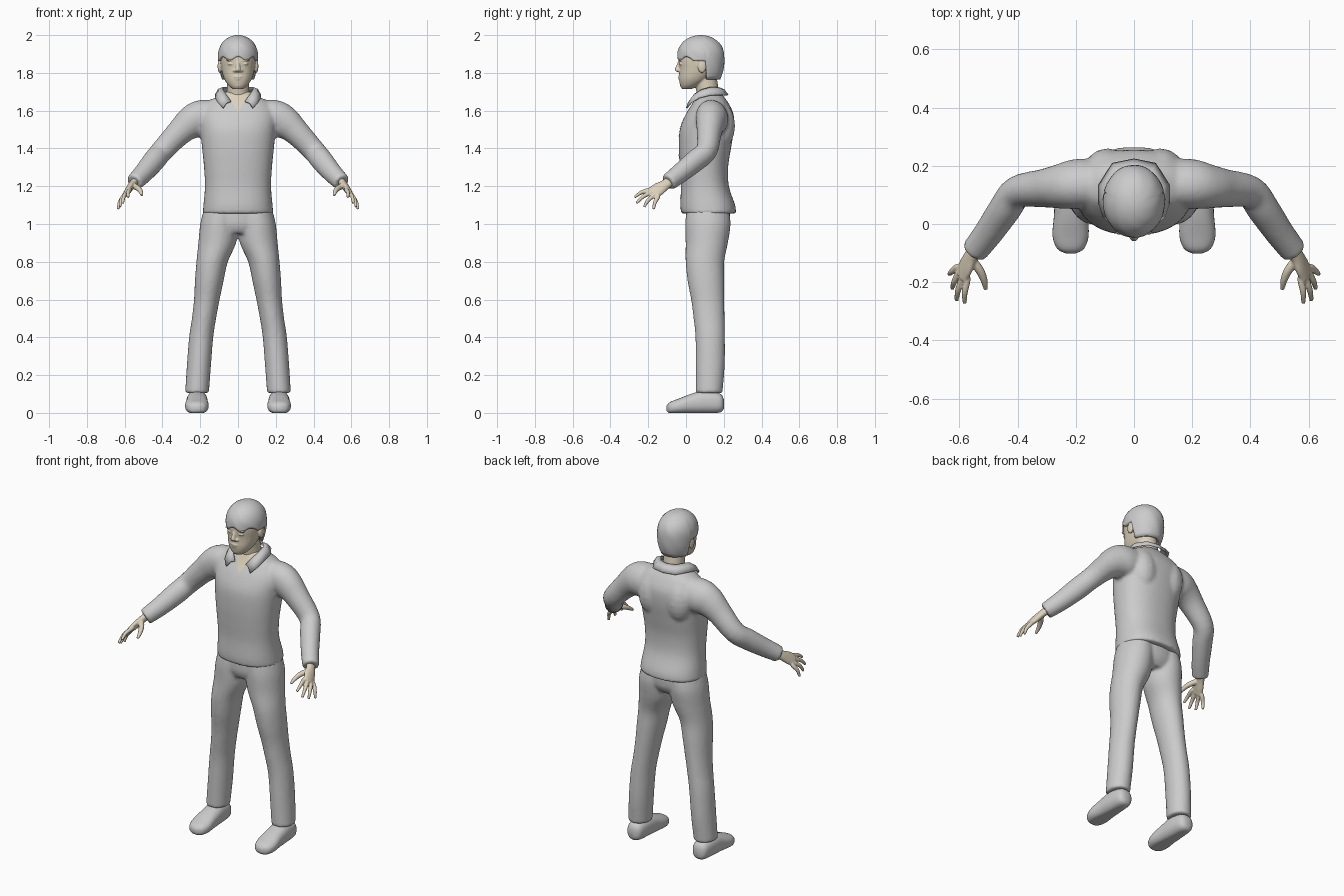
import bpy, bmesh, math
from mathutils import Vector, Matrix

cube = bpy.data.objects.get("Cube")
if cube:
    bpy.data.objects.remove(cube, do_unlink=True)


def material(name, rgb):
    m = bpy.data.materials.new(name)
    m.use_nodes = True
    m.diffuse_color = (*rgb, 1)
    m.node_tree.nodes["Principled BSDF"].inputs["Base Color"].default_value = (*rgb, 1)
    return m


GREY = material("cloth grey", (0.6, 0.6, 0.6))
SKIN = material("skin beige", (0.72, 0.64, 0.5))


def smooth_sections(secs, steps=4):
    """Catmull-Rom interpolation between loft sections."""
    out = []
    for i in range(len(secs) - 1):
        p = [Vector(secs[min(max(i + k, 0), len(secs) - 1)]) for k in (-1, 0, 1, 2)]
        for s in range(steps):
            t = s / steps
            out.append(0.5 * (2 * p[1] + (p[2] - p[0]) * t
                              + (2 * p[0] - 5 * p[1] + 4 * p[2] - p[3]) * t * t
                              + (3 * p[1] - p[0] - 3 * p[2] + p[3]) * t ** 3))
    return out + [Vector(secs[-1])]


def tube(bm, secs, side=(1, 0, 0), axis=None, power=2.0, n=32, mirror=1):
    """Loft ellipses (x, y, z, radius along side, other radius)."""
    secs = smooth_sections(secs)
    rings = []
    for i, s in enumerate(secs):
        c = Vector(s[:3])
        a = Vector(secs[max(i - 1, 0)][:3])
        b = Vector(secs[min(i + 1, len(secs) - 1)][:3])
        t = Vector(axis) if axis else (b - a).normalized()
        u = Vector(side)
        u = (u - t * u.dot(t)).normalized()
        v = t.cross(u)
        ring = []
        for k in range(n):
            ang = 2 * math.pi * k / n
            cu, sv = math.cos(ang), math.sin(ang)
            cu = math.copysign(abs(cu) ** (2 / power), cu)
            sv = math.copysign(abs(sv) ** (2 / power), sv)
            q = c + u * cu * s[3] + v * sv * s[4]
            ring.append(bm.verts.new((q.x * mirror, q.y, q.z)))
        rings.append(ring)
    for r, q in zip(rings, rings[1:]):
        for k in range(n):
            bm.faces.new((r[k], r[(k + 1) % n], q[(k + 1) % n], q[k]))
    bm.faces.new(rings[0])
    bm.faces.new(rings[-1])


def ball(bm, centre, radii):
    mat = Matrix.Translation(centre) @ Matrix.Diagonal((*radii, 1))
    bmesh.ops.create_uvsphere(bm, u_segments=16, v_segments=10, radius=1, matrix=mat)


def finish(name, bm, mat, voxel=0, relax=4):
    """Turn the lofts into one smooth object, fused when a voxel size is given."""
    bmesh.ops.recalc_face_normals(bm, faces=bm.faces)
    ob = bpy.data.objects.new(name, bpy.data.meshes.new(name))
    bm.to_mesh(ob.data)
    bm.free()
    bpy.context.collection.objects.link(ob)
    if voxel:
        ob.modifiers.new("fuse", 'REMESH').voxel_size = voxel
        sm = ob.modifiers.new("relax", 'SMOOTH')
        sm.iterations = relax
        bpy.context.view_layer.update()
        dg = bpy.context.evaluated_depsgraph_get()
        ob.data = bpy.data.meshes.new_from_object(ob.evaluated_get(dg))
        ob.modifiers.clear()
    ob.data.materials.clear()
    ob.data.materials.append(mat)
    ob.data.polygons.foreach_set("use_smooth", [True] * len(ob.data.polygons))
    return ob


# Shirt: torso and sleeves fused together
bm = bmesh.new()
tube(bm, [(0, .12, 1.055, .187, .145), (0, .115, 1.1, .183, .145), (0, .1, 1.2, .175, .127),
          (0, .095, 1.3, .18, .128), (0, .1, 1.4, .19, .138), (0, .11, 1.5, .2, .143),
          (0, .125, 1.58, .205, .127), (0, .13, 1.64, .17, .095), (0, .125, 1.68, .1, .07),
          (0, .12, 1.7, .07, .055)], axis=(0, 0, 1), power=2.3, n=48)
for s in (1, -1):
    tube(bm, [(.08, .14, 1.56, .08, .09), (.19, .138, 1.56, .085, .098),
              (.25, .13, 1.535, .077, .088), (.31, .123, 1.485, .066, .07),
              (.4, .11, 1.39, .056, .06), (.445, .05, 1.335, .055, .06),
              (.5, -.03, 1.27, .05, .053), (.55, -.095, 1.22, .046, .046)],
         side=(0, 1, 0.3), mirror=s)
    ball(bm, (s * .09, .19, 1.52), (.08, .07, .12))
shirt = finish("shirt", bm, GREY, 0.01)

# Open neckline: cut a clean V into the shirt front and tint it as skin
shirt.data.materials.append(SKIN)
bm = bmesh.new()
bm.from_mesh(shirt.data)
for s in (1, -1):
    near = [f for f in bm.faces if f.calc_center_median().z > 1.57
            and f.calc_center_median().y < .12 and abs(f.calc_center_median().x) < .12]
    geom = near + list({e for f in near for e in f.edges}) + list({v for f in near for v in f.verts})
    bmesh.ops.bisect_plane(bm, geom=geom, plane_co=(0, 0, 1.59), plane_no=(s, 0, -.6))
for f in bm.faces:
    c = f.calc_center_median()
    if c.y < .12 and abs(c.x) < .6 * (c.z - 1.59):
        f.material_index = 1
bm.to_mesh(shirt.data)
bm.free()

# Front placket: thin strip hugging the shirt
bm = bmesh.new()
bmesh.ops.create_grid(bm, x_segments=2, y_segments=40, size=1,
                      matrix=Matrix.Translation((.006, -.06, 1.325)) @ Matrix.Rotation(math.pi / 2, 4, 'X')
                      @ Matrix.Diagonal((.014, .255, 1, 1)))
placket = finish("placket", bm, GREY)
wrap = placket.modifiers.new("wrap", 'SHRINKWRAP')
wrap.target = shirt
wrap.offset = .002

# Collar: folded band with a pointed flap on each side
bm = bmesh.new()
top = [(0, .18, 1.722), (.05, .17, 1.724), (.08, .125, 1.725), (.079, .08, 1.712), (.065, .045, 1.69), (.036, .02, 1.65)]
low = [(0, .225, 1.685), (.075, .21, 1.685), (.122, .135, 1.685), (.122, .07, 1.67), (.108, .025, 1.645), (.08, .0, 1.615)]
for s in (1, -1):
    mid = [((a[0] + b[0]) / 2 * 1.04, (a[1] + b[1]) / 2, (a[2] + b[2]) / 2 + .01) for a, b in zip(top, low)]
    rows = [[bm.verts.new((s * p[0], p[1], p[2])) for p in row] for row in (top, mid, low)]
    for a, b in zip(rows, rows[1:]):
        for i in range(len(a) - 1):
            bm.faces.new((a[i], a[i + 1], b[i + 1], b[i]))
bmesh.ops.remove_doubles(bm, verts=bm.verts, dist=.0005)
collar = finish("collar", bm, GREY)
collar.modifiers.new("thickness", 'SOLIDIFY').thickness = .008

# Trousers: hips and legs fused together
bm = bmesh.new()
tube(bm, [(0, .118, 1.1, .17, .115), (0, .116, 1.0, .185, .115), (0, .112, .95, .13, .09)],
     axis=(0, 0, 1))
for s in (1, -1):
    tube(bm, [(.09, .115, 1.08, .09, .112), (.1, .116, 1.0, .1, .12), (.11, .11, .9, .1, .112),
              (.137, .1, .8, .083, .102), (.152, .105, .7, .076, .097), (.165, .115, .6, .068, .088),
              (.18, .122, .5, .064, .082), (.195, .128, .4, .064, .078),
              (.207, .128, .25, .064, .077), (.217, .122, .105, .063, .071)],
         axis=(0, 0, -1), mirror=s)
finish("trousers", bm, GREY, 0.01)

# Shoes
for s, label in ((1, "left"), (-1, "right")):
    bm = bmesh.new()
    tube(bm, [(.217, .2, .055, .02, .025), (.217, .18, .06, .045, .05), (.217, .1, .065, .055, .06),
              (.217, .03, .057, .058, .053), (.218, -.04, .043, .062, .04),
              (.218, -.085, .035, .046, .03), (.217, -.102, .032, .015, .014)],
         axis=(0, -1, 0), power=2.4, mirror=s)
    for v in bm.verts:
        v.co.z = max(v.co.z - .008, 0)
    finish(label + "_shoe", bm, GREY)

# Hands: palm, four fingers and a thumb
fingers = [((.574, -.195, 1.18), (.582, -.272, 1.142)), ((.592, -.19, 1.165), (.61, -.262, 1.11)),
           ((.604, -.172, 1.15), (.625, -.222, 1.09)), ((.61, -.15, 1.14), (.635, -.172, 1.078))]
for s, label in ((1, "left"), (-1, "right")):
    bm = bmesh.new()
    tube(bm, [(.54, -.08, 1.23, .028, .022), (.56, -.11, 1.208, .029, .02),
              (.577, -.145, 1.185, .037, .018), (.594, -.178, 1.162, .036, .014)],
         side=(.25, .5, -.45), n=20, mirror=s)
    for a, b in fingers:
        a, b = Vector(a), Vector(b)
        m = a.lerp(b, .5) + Vector((.004, -.003, .006))
        start = a.lerp(Vector((.577, -.145, 1.185)), .4)
        tube(bm, [(*start, .011, .011), (*a, .012, .012), (*m, .0105, .0105), (*b, .007, .007)],
             n=12, mirror=s)
    tube(bm, [(.56, -.12, 1.205, .016, .016), (.53, -.16, 1.19, .015, .015),
              (.515, -.195, 1.172, .012, .012), (.51, -.225, 1.152, .007, .007)],
         side=(0, 0, 1), n=12, mirror=s)
    finish(label + "_hand", bm, SKIN, 0.004, 2)

# Head: skull, neck, ears and facial features fused together
bm = bmesh.new()
tube(bm, [(0, .005, 1.715, .028, .026), (0, .022, 1.735, .052, .053), (0, .045, 1.77, .074, .082),
          (0, .068, 1.82, .088, .104), (0, .075, 1.88, .094, .114), (0, .08, 1.94, .085, .1),
          (0, .08, 1.975, .05, .06)], axis=(0, 0, 1), power=2.15)
tube(bm, [(0, .125, 1.62, .07, .06), (0, .115, 1.7, .06, .06), (0, .1, 1.79, .058, .06)], axis=(0, 0, 1))
tube(bm, [(0, -.03, 1.865, .009, .009), (0, -.04, 1.84, .01, .011), (0, -.046, 1.815, .015, .014),
          (0, -.036, 1.804, .016, .008)], axis=(0, 0, -1), n=16)
ball(bm, (0, -.031, 1.779), (.026, .011, .007))
ball(bm, (0, -.029, 1.768), (.023, .011, .007))
ball(bm, (0, -.018, 1.735), (.024, .014, .014))
for s in (1, -1):
    ball(bm, (s * .018, -.033, 1.812), (.01, .012, .008))
    ball(bm, (s * .036, -.027, 1.848), (.018, .01, .007))
    ball(bm, (s * .038, -.029, 1.868), (.026, .01, .006))
    ball(bm, (s * .097, .085, 1.835), (.011, .023, .036))
finish("head", bm, SKIN, 0.004, 3)

# Hair: cap whose lower edge drops from the fringe over the ears to the nape
bm = bmesh.new()
N, ROWS, C = 64, 18, Vector((0, .078, 1.88))
rows = []
for j in range(ROWS):
    row = []
    for k in range(N):
        a = 2 * math.pi * k / N
        front = -math.sin(a)
        low = 1.876 + .01 * math.sin(7 * a) if front > .35 else 1.862 if front > -.2 else 1.765
        t = j / ROWS
        z = low + (2.0 - low) * math.sin(t * math.pi / 2)
        h = (z - C.z) / (.12 if z > C.z else .19)
        r = math.sqrt(max(1 - abs(h) ** 2.3, 0)) * (1 + .013 * math.sin(5 * a + 9 * t) * math.sin(8 * t + 3 * a))
        row.append(bm.verts.new((C.x + .106 * r * math.cos(a), C.y + .126 * r * math.sin(a), z)))
    rows.append(row)
for r, q in zip(rows, rows[1:]):
    for k in range(N):
        bm.faces.new((r[k], r[(k + 1) % N], q[(k + 1) % N], q[k]))
bm.faces.new(rows[-1])
hair = finish("hair", bm, GREY)
thick = hair.modifiers.new("thickness", 'SOLIDIFY')
thick.thickness = .02
thick.offset = -1
